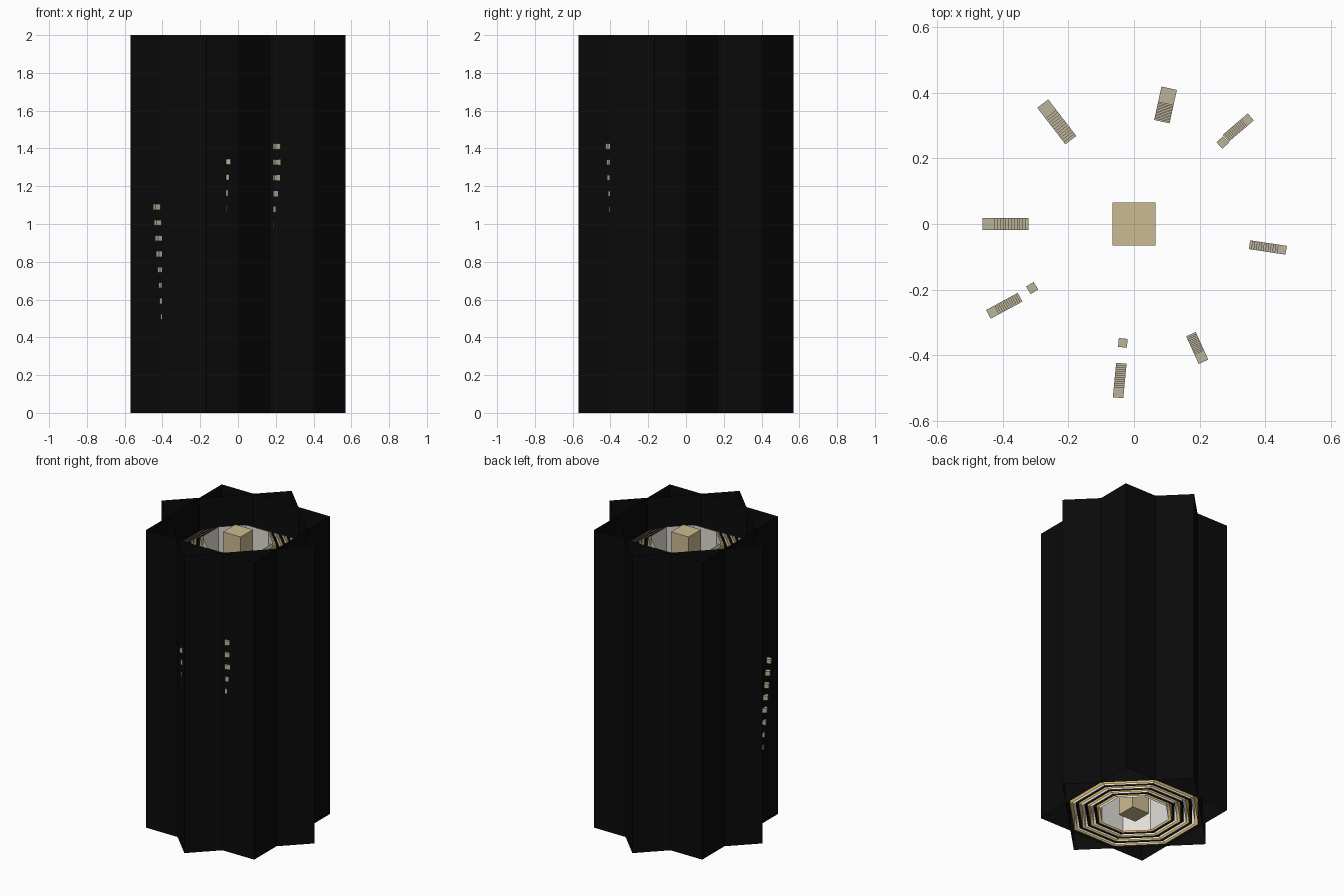
import bpy, bmesh, math
from mathutils import Vector, Matrix

cube = bpy.data.objects.get("Cube")
if cube:
    bpy.data.objects.remove(cube, do_unlink=True)


def material(name, rgb):
    m = bpy.data.materials.new(name)
    m.use_nodes = True
    m.diffuse_color = (*rgb, 1)
    bsdf = m.node_tree.nodes["Principled BSDF"]
    bsdf.inputs["Base Color"].default_value = (*rgb, 1)
    bsdf.inputs["Roughness"].default_value = 0.8
    return m


black = material("black", (0.003, 0.003, 0.003))
gold = material("gold", (0.65, 0.44, 0.13))
white = material("off_white", (0.75, 0.73, 0.68))
tan = material("tan", (0.6, 0.5, 0.29))
stone = material("pale_stone", (0.5, 0.45, 0.33))


def finish(name, bm, mat):
    mesh = bpy.data.meshes.new(name)
    bm.to_mesh(mesh)
    bm.free()
    mesh.materials.append(mat)
    obj = bpy.data.objects.new(name, mesh)
    bpy.context.collection.objects.link(obj)
    return obj


def tube(name, sides, radius, turn, top, mat):
    """Open vertical tube standing on the ground."""
    bm = bmesh.new()
    rows = []
    for z in (0, top):
        rows.append([bm.verts.new((radius * math.cos(turn + i * math.tau / sides),
                                   radius * math.sin(turn + i * math.tau / sides), z))
                     for i in range(sides)])
    for i in range(sides):
        j = (i + 1) % sides
        bm.faces.new((rows[0][i], rows[0][j], rows[1][j], rows[1][i]))
    return finish(name, bm, mat)


def box(bm, centre, size, turn=0):
    m = (Matrix.Translation(centre) @ Matrix.Rotation(turn, 4, 'Z')
         @ Matrix.Diagonal((*size, 1)))
    bmesh.ops.create_cube(bm, size=1, matrix=m)


# Outer shell: two crossed square tubes make an eight-pointed star
tube("outer_shell_straight", 4, 0.57, math.pi / 4, 2, black)
tube("outer_shell_diagonal", 4, 0.57, 0, 2, black)

# Nested octagonal tubes, taller towards the middle
cycle = (white, gold, black)
rings = 11
for k in range(rings):
    r = 0.22 + 0.19 * k / (rings - 1)
    tube(f"inner_tube_{k + 1}", 8, r, math.pi / 8, 2 - 0.5 * r, cycle[k % 3])

# Central square pole
bm = bmesh.new()
box(bm, (0, 0, 0.975), (0.13, 0.13, 1.95))
finish("central_pole", bm, tan)

# Leaning ladders of small blocks: inner end, outer end, top height, block width
ladders = [
    ((0.18, -0.35), (0.205, -0.405), 1.41, 0.032),
    ((-0.36, -0.23), (-0.43, -0.268), 1.09, 0.03),
    ((-0.04, -0.44), (-0.047, -0.513), 1.33, 0.032),
    ((-0.34, 0.0), (-0.442, 0.0), 1.25, 0.038),
    ((0.365, -0.065), (0.45, -0.078), 1.25, 0.027),
    ((0.29, 0.27), (0.345, 0.317), 1.25, 0.028),
    ((0.09, 0.335), (0.102, 0.39), 1.25, 0.048),
    ((-0.205, 0.272), (-0.265, 0.35), 1.25, 0.042),
]
steps = 13
for n, (inner, outer, top, width) in enumerate(ladders):
    a, b = Vector(inner), Vector(outer)
    turn = math.atan2((b - a).y, (b - a).x)
    bm = bmesh.new()
    for s in range(steps):
        p = a.lerp(b, s / (steps - 1))
        z = top - 0.083 * (steps - 1 - s)
        box(bm, (p.x, p.y, z), (width, width, 0.03), turn)
    finish(f"block_ladder_{n + 1}", bm, stone)

# Loose inner blocks
for n, (x, y) in enumerate([(-0.31, -0.195), (-0.034, -0.362), (0.27, 0.248)]):
    bm = bmesh.new()
    box(bm, (x, y, 0.1), (0.027, 0.027, 0.03), math.atan2(y, x))
    finish(f"loose_block_{n + 1}", bm, stone)
